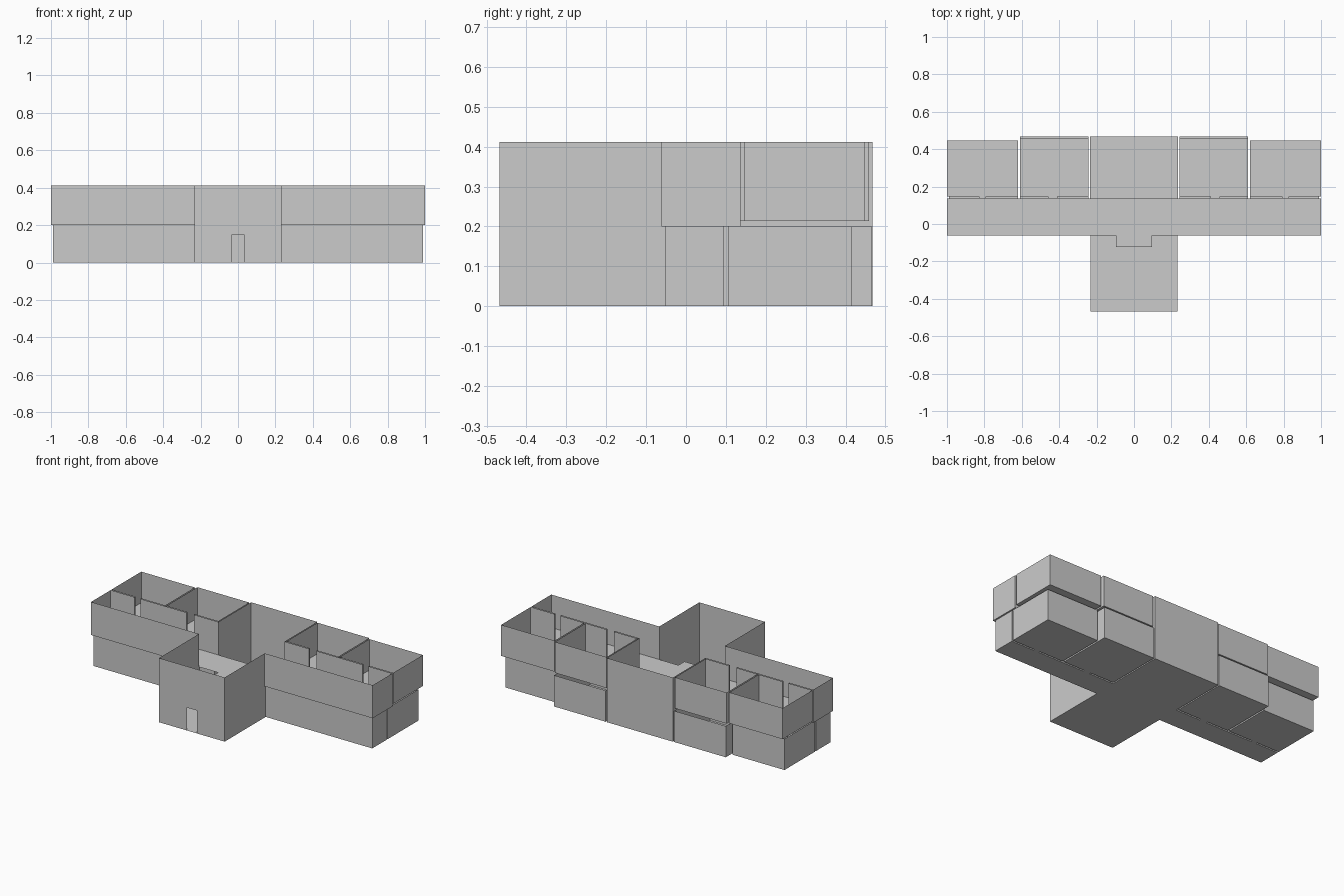
import bpy, bmesh

if "Cube" in bpy.data.objects:
    bpy.data.objects.remove(bpy.data.objects["Cube"])

TOP, MID = 0.412, 0.2


def make(name, quads):
    """One open-surface object out of a list of quads."""
    bm = bmesh.new()
    for q in quads:
        bm.faces.new([bm.verts.new(p) for p in q])
    bmesh.ops.remove_doubles(bm, verts=bm.verts, dist=1e-5)
    me = bpy.data.meshes.new(name)
    bm.to_mesh(me)
    bm.free()
    ob = bpy.data.objects.new(name, me)
    bpy.context.collection.objects.link(ob)
    return ob


def walls(path, z0, z1):
    return [[(ax, ay, z0), (bx, by, z0), (bx, by, z1), (ax, ay, z1)]
            for (ax, ay), (bx, by) in zip(path, path[1:])]


def floor(x0, x1, y0, y1, z):
    return [[(x0, y0, z), (x1, y0, z), (x1, y1, z), (x0, y1, z)]]


def flip(quads):
    return [[(-x, y, z) for x, y, z in reversed(q)] for q in quads]


def both(name, quads):
    """The part and its mirror image on the other wing."""
    make("right_" + name, quads)
    make("left_" + name, flip(quads))


def room(x0, x1, y0, y1, yc, d0, d1, z0, z1):
    """Open-topped room with a door slot leading to the corridor wall at yc."""
    path = [(d0, yc), (d0, y0), (x0, y0), (x0, y1), (x1, y1),
            (x1, y0), (d1, y0), (d1, yc)]
    return (walls(path, z0, z1) + floor(x0, x1, y0, y1, z0)
            + floor(d0, d1, yc, y0, z0))


def corridor(xend, yf, yb, z0, z1):
    """Wing corridor walls, broken at the two doors."""
    q = walls([(0.235, yb), (0.41, yb)], z0, z1)
    q += walls([(0.46, yb), (0.79, yb)], z0, z1)
    q += walls([(0.83, yb), (xend, yb), (xend, yf), (0.233, yf)], z0, z1)
    return q


# ground storey wings
both("lower_corridor", corridor(0.99, -0.052, 0.095, 0, MID)
     + walls([(0.235, 0.095), (0.235, 0.137)], 0, MID)
     + walls([(0.233, -0.052), (0.233, -0.062)], 0, MID))
both("lower_inner_room", room(0.243, 0.61, 0.105, 0.467, 0.095, 0.41, 0.46, 0, MID))
both("lower_outer_room", room(0.62, 0.99, 0.105, 0.415, 0.095, 0.79, 0.83, 0, MID))

# upper storey wings, room floors one small step above the corridor
STEP = 0.213
both("upper_corridor", corridor(1.0, -0.062, 0.137, MID, TOP)
     + walls([(0.41, 0.137), (0.46, 0.137)], MID, STEP)
     + walls([(0.79, 0.137), (0.83, 0.137)], MID, STEP))
both("upper_inner_room", room(0.243, 0.61, 0.147, 0.459, 0.137, 0.41, 0.46, STEP, TOP))
both("upper_outer_room", room(0.62, 1.0, 0.147, 0.447, 0.137, 0.79, 0.83, STEP, TOP))

# entrance hall with doorway
make("entrance_hall",
     walls([(-0.035, -0.468), (-0.233, -0.468), (-0.233, -0.062)], 0, TOP)
     + walls([(0.035, -0.468), (0.233, -0.468), (0.233, -0.062)], 0, TOP)
     + walls([(-0.035, -0.468), (0.035, -0.468)], 0.147, TOP))

# stairwell bay at the back
make("stairwell", walls([(0.235, 0.137), (0.235, 0.468),
                         (-0.235, 0.468), (-0.235, 0.137)], 0, TOP))

# floors of the shared spaces
make("ground_floor", floor(-0.99, 0.99, -0.052, 0.095, 0)
     + floor(-0.233, 0.233, -0.468, -0.052, 0)
     + floor(-0.235, 0.235, 0.095, 0.468, 0))
make("upper_floor", floor(-1.0, 1.0, -0.062, 0.137, MID)
     + floor(-0.097, 0.097, -0.123, -0.062, MID))
